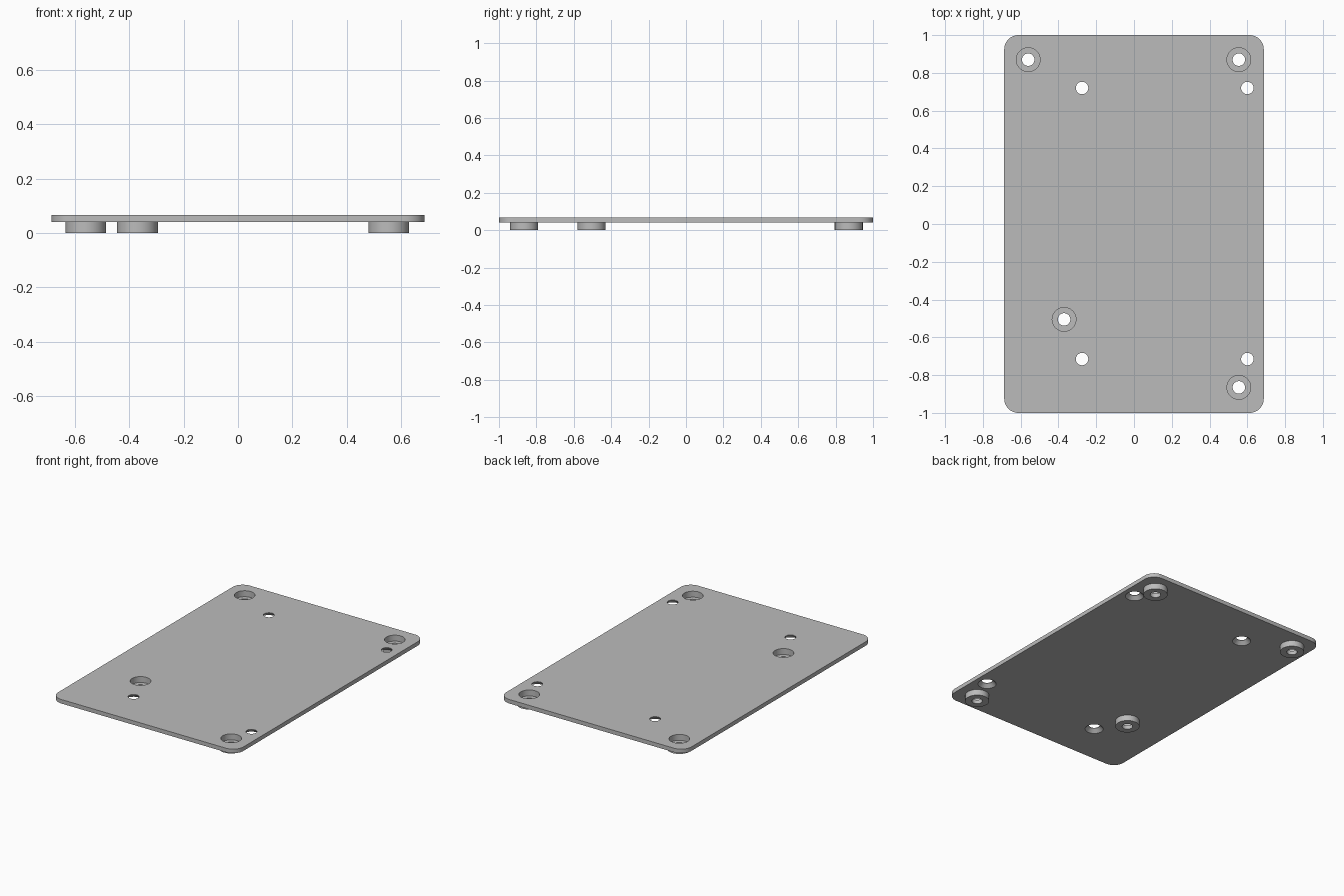
import bpy, bmesh, math
from mathutils import Matrix

cube = bpy.data.objects.get("Cube")
if cube:
    bpy.data.objects.remove(cube, do_unlink=True)

BOTTOM, TOP = 0.04, 0.067
HALF_X, HALF_Y, CORNER = 0.687, 1.0, 0.075
BOSS_R, BORE_R, HOLE_R, SINK_R = 0.075, 0.063, 0.033, 0.057
FLOOR = 0.027
SIDES = 48
bosses = {"back_right": (-0.56, 0.87), "back_left": (0.555, 0.87),
          "front_right": (-0.37, -0.505), "front_left": (0.555, -0.865)}
screw_holes = [(x, y) for x in (-0.275, 0.6) for y in (-0.715, 0.72)]

grey = bpy.data.materials.new("grey plastic")
grey.use_nodes = True
colour = (0.5, 0.5, 0.5, 1)
grey.diffuse_color = colour
grey.node_tree.nodes["Principled BSDF"].inputs["Base Color"].default_value = colour


def make_object(name, bm):
    bmesh.ops.recalc_face_normals(bm, faces=bm.faces)
    mesh = bpy.data.meshes.new(name)
    bm.to_mesh(mesh)
    bm.free()
    mesh.materials.append(grey)
    obj = bpy.data.objects.new(name, mesh)
    bpy.context.collection.objects.link(obj)
    return obj


def activate(obj):
    bpy.ops.object.select_all(action='DESELECT')
    obj.select_set(True)
    bpy.context.view_layer.objects.active = obj


def add_cone(bm, x, y, z0, z1, r0, r1):
    bmesh.ops.create_cone(bm, cap_ends=True, segments=SIDES, radius1=r0, radius2=r1,
                          depth=z1 - z0, matrix=Matrix.Translation((x, y, (z0 + z1) / 2)))


def smooth(obj):
    activate(obj)
    bpy.ops.object.shade_smooth_by_angle(angle=math.radians(30))


# Plate with rounded corners
bm = bmesh.new()
bmesh.ops.create_cube(bm, size=1, matrix=Matrix.Translation((0, 0, (BOTTOM + TOP) / 2))
                      @ Matrix.Diagonal((2 * HALF_X, 2 * HALF_Y, TOP - BOTTOM, 1)))
uprights = [e for e in bm.edges if abs(e.verts[0].co.z - e.verts[1].co.z) > 0.01]
bmesh.ops.bevel(bm, geom=uprights, offset=CORNER, segments=12, profile=0.5, affect='EDGES')
plate = make_object("plate", bm)

# Cutters: wide bores over the bosses, screw holes countersunk from below
bores = bmesh.new()
for x, y in bosses.values():
    add_cone(bores, x, y, 0, 0.1, BORE_R, BORE_R)
holes = bmesh.new()
for x, y in screw_holes:
    add_cone(holes, x, y, 0, 0.1, HOLE_R, HOLE_R)
sinks = bmesh.new()
slope = SINK_R - HOLE_R
for x, y in screw_holes:
    add_cone(sinks, x, y, BOTTOM - 0.01, BOTTOM + slope, SINK_R + 0.01, HOLE_R)

for name, bm in (("bore_cutter", bores), ("hole_cutter", holes), ("sink_cutter", sinks)):
    cutter = make_object(name, bm)
    cutter.hide_render = True
    mod = plate.modifiers.new(name, 'BOOLEAN')
    mod.operation, mod.solver, mod.object = 'DIFFERENCE', 'EXACT', cutter
    activate(plate)
    bpy.ops.object.modifier_apply(modifier=name)
    bpy.data.objects.remove(cutter, do_unlink=True)
smooth(plate)

# Hollow bosses under the plate, each a turned profile with a screw hole
profile = [(HOLE_R, 0), (BOSS_R, 0), (BOSS_R, BOTTOM),
           (BORE_R, BOTTOM), (BORE_R, FLOOR), (HOLE_R, FLOOR)]
for name, (x, y) in bosses.items():
    bm = bmesh.new()
    verts = [bm.verts.new((r, 0, z)) for r, z in profile]
    edges = [bm.edges.new((a, b)) for a, b in zip(verts, verts[1:] + verts[:1])]
    bmesh.ops.spin(bm, geom=verts + edges, cent=(0, 0, 0), axis=(0, 0, 1),
                   angle=math.tau, steps=SIDES, use_merge=True)
    bmesh.ops.remove_doubles(bm, verts=bm.verts, dist=0.0001)
    boss = make_object(name + "_boss", bm)
    boss.location = (x, y, 0)
    smooth(boss)
